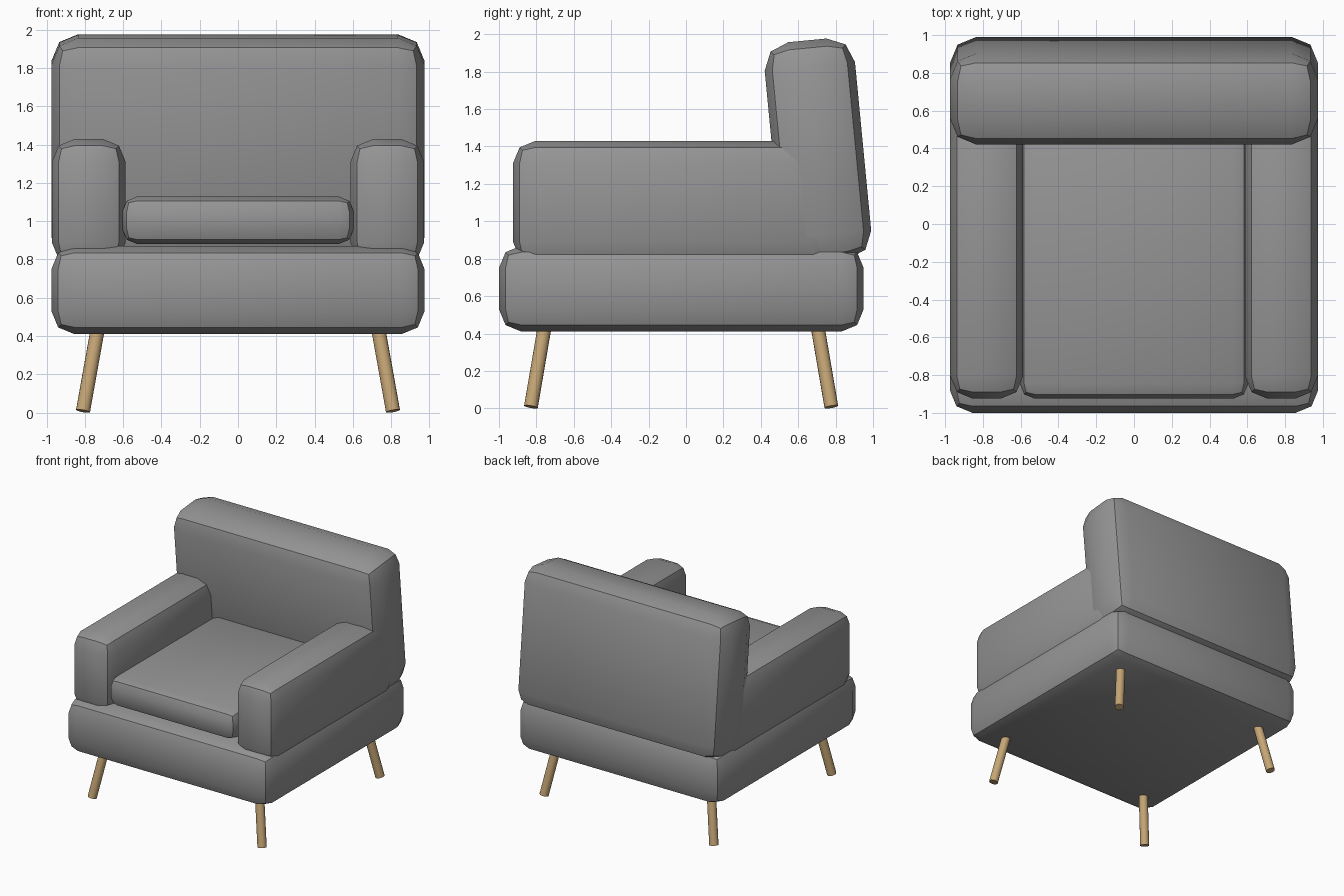
import bpy
import math
from mathutils import Vector

if "Cube" in bpy.data.objects:
    bpy.data.objects.remove(bpy.data.objects["Cube"], do_unlink=True)


def make_material(name, colour):
    mat = bpy.data.materials.new(name)
    mat.use_nodes = True
    mat.diffuse_color = colour
    mat.node_tree.nodes["Principled BSDF"].inputs["Base Color"].default_value = colour
    return mat


fabric = make_material("grey_fabric", (0.30, 0.30, 0.305, 1))
wood = make_material("light_wood", (0.56, 0.38, 0.18, 1))


def finish(obj, name, mat):
    obj.name = name
    obj.data.name = name
    obj.data.materials.append(mat)
    bpy.ops.object.shade_smooth_by_angle(angle=math.radians(40))


def padded_box(name, low, high, radius, tilt=0):
    """Rounded upholstery block between two corners, tilted about its centre."""
    low, high = Vector(low), Vector(high)
    bpy.ops.mesh.primitive_cube_add(size=1, location=(low + high) / 2)
    obj = bpy.context.object
    obj.scale = high - low
    bpy.ops.object.transform_apply(location=False, rotation=False, scale=True)
    bevel = obj.modifiers.new("rounding", "BEVEL")
    bevel.width = radius
    bevel.segments = 2
    bpy.ops.object.modifier_apply(modifier=bevel.name)
    obj.rotation_euler.x = tilt
    finish(obj, name, fabric)


def leg(name, top, foot):
    """Straight round leg between two points."""
    top, foot = Vector(top), Vector(foot)
    axis = top - foot
    bpy.ops.mesh.primitive_cylinder_add(
        vertices=16, radius=0.037, depth=axis.length, location=(top + foot) / 2)
    obj = bpy.context.object
    obj.rotation_euler = axis.to_track_quat("Z", "Y").to_euler()
    finish(obj, name, wood)


# Upholstered body
padded_box("seat_base", (-0.975, -1, 0.41), (0.975, 0.95, 0.87), 0.12)
padded_box("seat_cushion", (-0.605, -0.925, 0.88), (0.605, 0.6, 1.13), 0.08)
padded_box("backrest", (-0.975, 0.463, 0.785), (0.975, 0.948, 1.97), 0.14,
           tilt=math.radians(5.5))

# Arms and splayed legs on both sides
for side, x in (("left", 1), ("right", -1)):
    inner, outer = sorted((0.587 * x, 0.973 * x))
    padded_box(side + "_arm", (inner, -0.925, 0.77), (outer, 0.8, 1.43), 0.12)
    for end, y in (("front", -1), ("back", 1)):
        shift = -0.026
        leg(f"{end}_{side}_leg", (0.722 * x, 0.719 * y + shift, 0.5),
            (0.81 * x, 0.803 * y + shift, 0.008))
